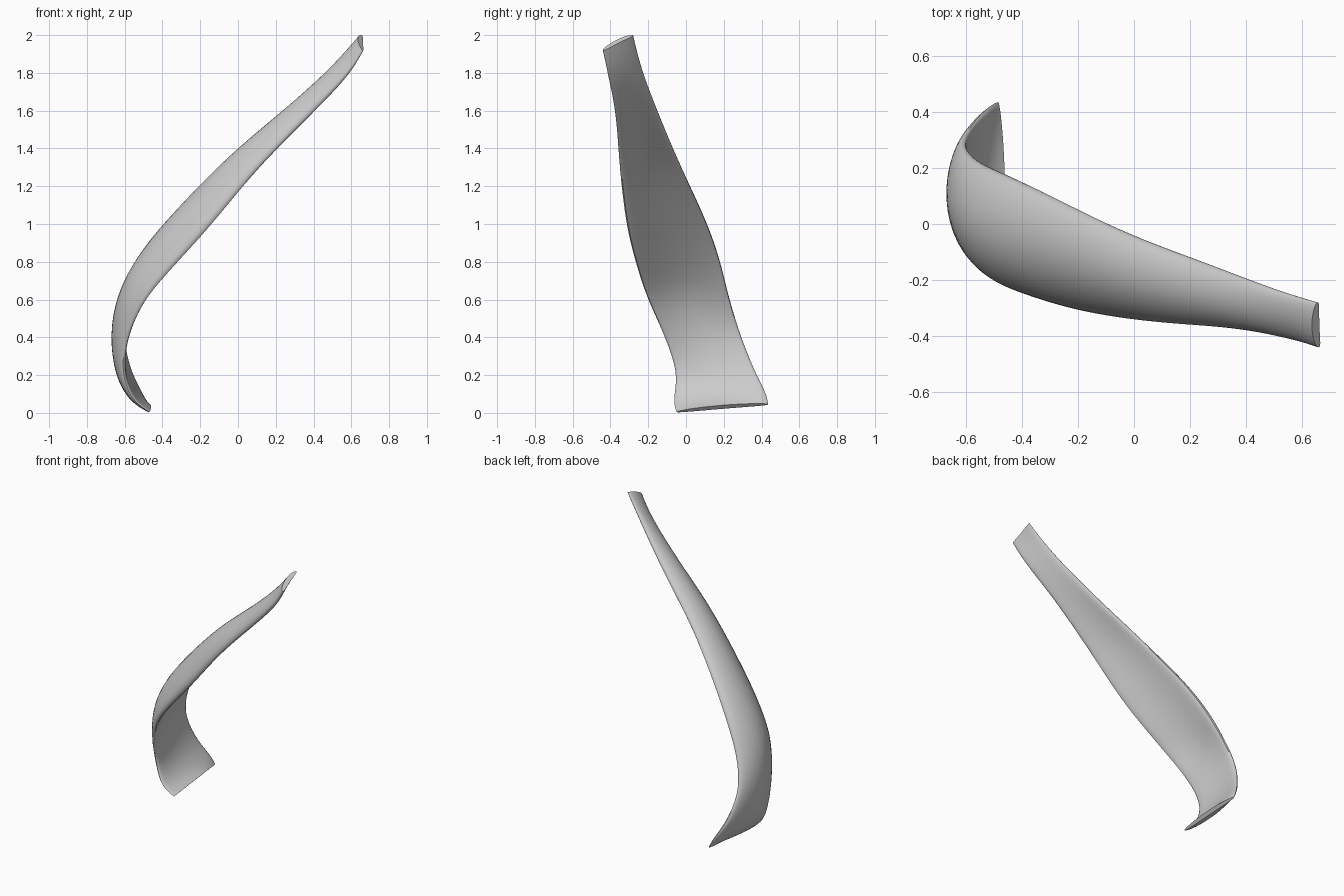
import bpy, bmesh, math
from mathutils import Vector

if "Cube" in bpy.data.objects:
    bpy.data.objects.remove(bpy.data.objects["Cube"])

# Stations from upper tip to lower flap:
# front edge xyz, back edge xyz, outer bulge, inner bulge (both from the chord)
ST = [
    (0.66, -0.44, 1.92, 0.655, -0.28, 2.00, 0.028, -0.005),
    (0.57, -0.41, 1.78, 0.50, -0.235, 1.82, 0.04, -0.015),
    (0.37, -0.37, 1.575, 0.25, -0.14, 1.57, 0.065, -0.01),
    (0.10, -0.35, 1.30, -0.04, -0.03, 1.31, 0.087, 0.0),
    (-0.15, -0.315, 1.00, -0.305, 0.10, 1.03, 0.105, 0.005),
    (-0.35, -0.26, 0.78, -0.46, 0.175, 0.82, 0.113, 0.01),
    (-0.50, -0.20, 0.60, -0.565, 0.225, 0.62, 0.10, 0.015),
    (-0.59, -0.11, 0.40, -0.615, 0.285, 0.42, 0.07, 0.0),
    (-0.61, -0.05, 0.21, -0.575, 0.36, 0.23, 0.055, -0.005),
    (-0.555, -0.065, 0.07, -0.515, 0.42, 0.11, 0.035, -0.01),
    (-0.47, -0.05, 0.005, -0.485, 0.435, 0.045, 0.005, -0.022),
]
STEPS, RING = 8, 32


def spline(i, t):
    """Catmull-Rom blend of whole stations."""
    n = len(ST) - 1
    p0, p1, p2, p3 = (ST[min(max(k, 0), n)] for k in (i - 1, i, i + 1, i + 2))
    return [0.5 * (2 * b + (c - a) * t + (2 * a - 5 * b + 4 * c - d) * t * t
                   + (3 * b - a - 3 * c + d) * t ** 3)
            for a, b, c, d in zip(p0, p1, p2, p3)]


rows = [spline(i, s / STEPS) for i in range(len(ST) - 1) for s in range(STEPS)]
rows.append(list(ST[-1]))
# Light smoothing along the strap, tips kept
for _ in range(12):
    rows = [rows[0]] + [[(a + 2 * b + c) / 4 for a, b, c in zip(*rows[k - 1:k + 2])]
                        for k in range(1, len(rows) - 1)] + [rows[-1]]
mids = [(Vector(r[:3]) + Vector(r[3:6])) / 2 for r in rows]

# Curved lens cross-sections with rounded edges, lofted along the strap
bm = bmesh.new()
rings = []
for k, r in enumerate(rows):
    front, back = Vector(r[:3]), Vector(r[3:6])
    tangent = mids[min(k + 1, len(rows) - 1)] - mids[max(k - 1, 0)]
    normal = (back - front).cross(tangent).normalized()
    if k < len(rows) // 2 and normal.z < 0 or k >= len(rows) // 2 and normal.x > 0:
        normal.negate()
    arch, half = (r[6] + r[7]) / 2, (r[6] - r[7]) / 2
    ring = []
    for j in range(RING):
        a = 2 * math.pi * j / RING
        s = math.sin(a)
        off = arch * s * s + half * math.copysign(abs(s) ** 0.85, s)
        p = front.lerp(back, (1 - math.cos(a)) / 2) + normal * off
        p.z = max(p.z, 0)
        ring.append(bm.verts.new(p))
    rings.append(ring)
for a, b in zip(rings, rings[1:]):
    for j in range(RING):
        n = (j + 1) % RING
        bm.faces.new((a[j], a[n], b[n], b[j]))

# End caps as strips between the outer and inner sides
for ring in (rings[0], rings[-1]):
    for j in range(RING // 2):
        quad = [ring[j], ring[j + 1], ring[(-j - 1) % RING], ring[-j % RING]]
        bm.faces.new(list(dict.fromkeys(quad)))
bmesh.ops.recalc_face_normals(bm, faces=bm.faces)

mesh = bpy.data.meshes.new("curved_strap")
bm.to_mesh(mesh)
bm.free()
obj = bpy.data.objects.new("curved_strap", mesh)
bpy.context.collection.objects.link(obj)
bpy.context.view_layer.objects.active = obj
obj.select_set(True)
bpy.ops.object.shade_smooth_by_angle(angle=math.radians(50))
